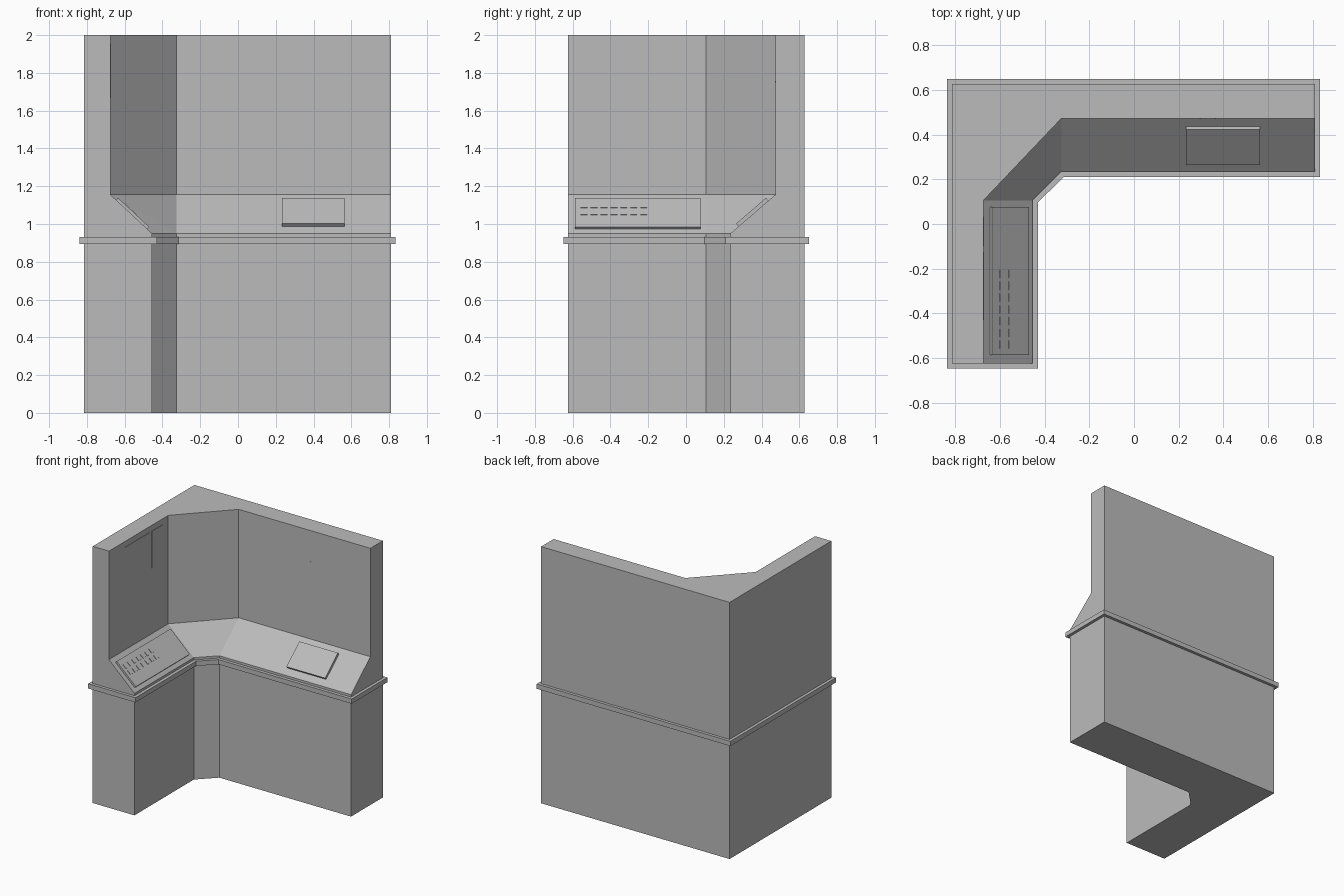
import bpy, bmesh
from mathutils import Vector

cube = bpy.data.objects.get("Cube")
if cube:
    bpy.data.objects.remove(cube, do_unlink=True)

grey = bpy.data.materials.new("plain_grey")
grey.use_nodes = True
grey.diffuse_color = (0.5, 0.5, 0.5, 1)
grey.node_tree.nodes["Principled BSDF"].inputs["Base Color"].default_value = (0.5, 0.5, 0.5, 1)


def finish(name, bm):
    bmesh.ops.recalc_face_normals(bm, faces=bm.faces)
    mesh = bpy.data.meshes.new(name)
    bm.to_mesh(mesh)
    bm.free()
    mesh.materials.append(grey)
    obj = bpy.data.objects.new(name, mesh)
    bpy.context.collection.objects.link(obj)
    return obj


def outline(left, right, front, back, inner_x, corner_y, corner_x, inner_y):
    """L-shaped plan with a chamfered inside corner."""
    return [(left, front), (inner_x, front), (inner_x, corner_y),
            (corner_x, inner_y), (right, inner_y), (right, back), (left, back)]


def loft(name, levels):
    """Stack plan outlines at given heights into a closed solid."""
    bm = bmesh.new()
    rings = [[bm.verts.new((x, y, z)) for x, y in plan] for z, plan in levels]
    for low, high in zip(rings, rings[1:]):
        for i in range(len(low)):
            j = (i + 1) % len(low)
            quad = [low[i], low[j], high[j], high[i]]
            if i == 2 and low[i].co.xy != high[i].co.xy:
                # twisted corner of the desk slope
                bm.faces.new((quad[0], quad[1], quad[3]))
                bm.faces.new((quad[1], quad[2], quad[3]))
            else:
                bm.faces.new(quad)
    bm.faces.new(rings[0][::-1])
    bm.faces.new(rings[-1])
    return finish(name, bm)


def plates(name, origin, u, v, rects, height, sink=0.004):
    """Boxes on a surface; each rect is (u0, u1, v0, v1) along its axes."""
    origin, u, v = Vector(origin), Vector(u).normalized(), Vector(v).normalized()
    n = u.cross(v)
    bm = bmesh.new()
    for u0, u1, v0, v1 in rects:
        corners = [origin + u * a + v * b for a, b in ((u0, v0), (u1, v0), (u1, v1), (u0, v1))]
        low = [bm.verts.new(c - n * sink) for c in corners]
        high = [bm.verts.new(c + n * height) for c in corners]
        bm.faces.new(low[::-1])
        bm.faces.new(high)
        for i in range(4):
            j = (i + 1) % 4
            bm.faces.new((low[i], low[j], high[j], high[i]))
    return finish(name, bm)


# Cabinet: base, sloped desk and tall back wall
base = outline(-0.815, 0.81, -0.625, 0.627, -0.455, 0.105, -0.325, 0.235)
wall = outline(-0.815, 0.81, -0.625, 0.627, -0.675, 0.105, -0.325, 0.473)
loft("cabinet", [(0, base), (0.95, base), (1.155, wall), (2, wall)])

# Bumper rail around the whole cabinet
rail = outline(-0.838, 0.833, -0.648, 0.65, -0.43, 0.097, -0.315, 0.21)
loft("bumper_rail", [(0.895, rail), (0.932, rail)])

# Control panel with two rows of buttons on the right-hand slope
slope = dict(origin=(-0.455, 0, 0.95), u=(0, 1, 0), v=(-0.22, 0, 0.205))
plates("control_panel", rects=[(-0.587, 0.077, 0.034, 0.26)], height=0.015, **slope)
buttons = [(y - 0.018, y + 0.018, v, v + 0.035)
           for v in (0.126, 0.18) for y in (-0.54 + 0.0527 * k for k in range(7))]
plates("buttons", rects=buttons, height=0.019, **slope)

# Raised slab on the back slope
plates("desk_slab", (0, 0.235, 0.95), (1, 0, 0), (0, 0.238, 0.205),
       [(0.232, 0.565, 0.057, 0.266)], 0.02)

# Thin screens on the side wall
plates("wall_screens", (-0.675, 0, 0), (0, 1, 0), (0, 0, 1),
       [(-0.43, -0.125, 1.667, 1.955), (-0.1, 0.033, 1.667, 1.955)], 0.003)

# Tiny pins on the back wall
plates("wall_pins", (0, 0.473, 0), (1, 0, 0), (0, 0, 1),
       [(x - 0.003, x + 0.003, 1.75, 1.758) for x in (0.297, 0.364)], 0.002)
